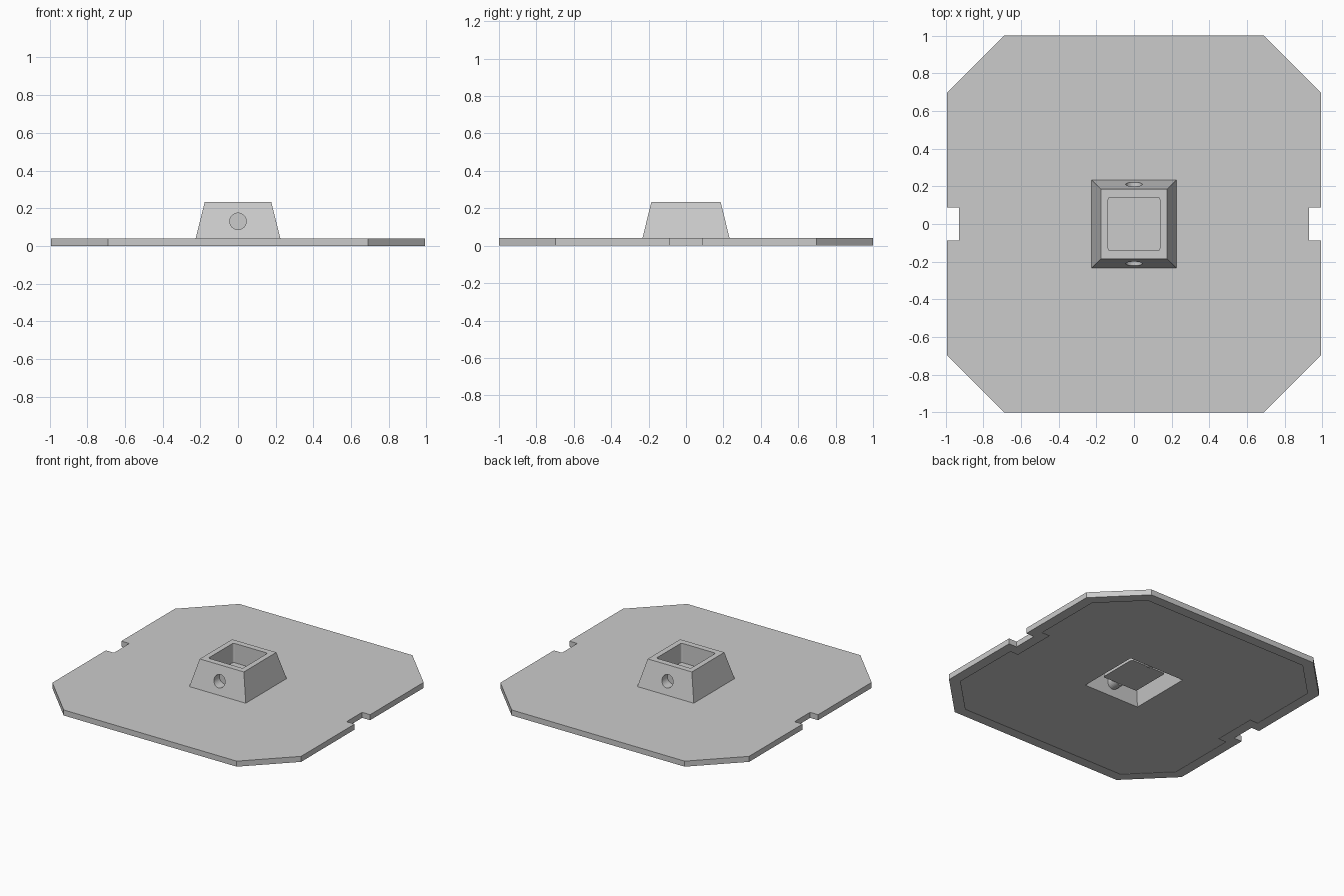
import bpy, bmesh
from math import cos, sin, pi

if "Cube" in bpy.data.objects:
    bpy.data.objects.remove(bpy.data.objects["Cube"])

T = 0.004  # sheet thickness


def loft(name, rings, closed=False):
    """Skin rings of equal point count; cap both ends unless closed."""
    bm = bmesh.new()
    loops = [[bm.verts.new(p) for p in ring] for ring in rings]
    n = len(loops[0])
    pairs = list(zip(loops, loops[1:])) + ([(loops[-1], loops[0])] if closed else [])
    for a, b in pairs:
        for i in range(n):
            j = (i + 1) % n
            bm.faces.new((a[i], a[j], b[j], b[i]))
    if not closed:
        bm.faces.new(loops[0])
        bm.faces.new(loops[-1])
    bmesh.ops.remove_doubles(bm, verts=bm.verts, dist=1e-5)
    bmesh.ops.recalc_face_normals(bm, faces=bm.faces)
    mesh = bpy.data.meshes.new(name)
    bm.to_mesh(mesh)
    bm.free()
    obj = bpy.data.objects.new(name, mesh)
    bpy.context.collection.objects.link(obj)
    return obj


def rect(hx, hy, z, r=0.0):
    """Rectangle ring with corner radius r."""
    pts = []
    for k in range(4):
        sx, sy = (1, -1, -1, 1)[k], (1, 1, -1, -1)[k]
        for s in range(4):
            a = k * pi / 2 + s * pi / 6
            pts.append((sx * (hx - r) + r * cos(a), sy * (hy - r) + r * sin(a), z))
    return pts


def plate_outline(inset, z):
    """Octagon with a notch in the left and right sides."""
    x, y, c = 0.992 - inset, 1.0 - inset, 0.302 - 0.586 * inset
    nx, ny = 0.928 - inset, 0.088 + inset
    right = [(x - c, -y), (x, -y + c), (x, -ny), (nx, -ny),
             (nx, ny), (x, ny), (x, y - c), (x - c, y)]
    return [(px, py, z) for px, py in right + [(-px, -py) for px, py in right]]


def cut(obj, cutter):
    mod = obj.modifiers.new("cut", "BOOLEAN")
    mod.operation, mod.solver, mod.object = "DIFFERENCE", "EXACT", cutter
    bpy.context.view_layer.objects.active = obj
    bpy.ops.object.modifier_apply(modifier=mod.name)
    bpy.data.objects.remove(cutter)


def wall_y(z):
    """Outer y of the sloping front and back walls."""
    return 0.233 - (z - 0.04) * 0.048 / 0.194


def hole_ring(r, side, y=None):
    pts = []
    for i in range(32):
        z = 0.13 + r * sin(i * pi / 16)
        pts.append((r * cos(i * pi / 16), side * (wall_y(z) if y is None else y), z))
    return pts


# sheet tray: thin top, side walls and a return flange underneath
plate = loft("base_tray", [plate_outline(T, 0.04 - T), plate_outline(T, T),
                           plate_outline(0.073, T), plate_outline(0.073, 0),
                           plate_outline(0, 0), plate_outline(0, 0.04)])
cut(plate, loft("opening_cutter", [rect(0.223, 0.231, 0.03), rect(0.219, 0.227, 0.05)]))

# tapered hollow housing with a square cup hanging from its rim
housing = loft("housing", [
    rect(0.137, 0.142, 0.095, 0.012), rect(0.137, 0.142, 0.234, 0.012),
    rect(0.176, 0.185, 0.234), rect(0.225, 0.233, 0.04),
    rect(0.221, 0.229, 0.04), rect(0.173, 0.182, 0.230),
    rect(0.141, 0.146, 0.230, 0.014), rect(0.141, 0.146, 0.091, 0.014)])

# blind round sockets in the front and back walls
for side, name in ((-1, "front_socket"), (1, "back_socket")):
    cut(housing, loft("hole_cutter", [hole_ring(0.048, side, 0.165),
                                      hole_ring(0.048, side, 0.3)]))
    loft(name, [hole_ring(0.044, side, 0.150), hole_ring(0.044, side),
                hole_ring(0.048, side), hole_ring(0.048, side, 0.146)])
